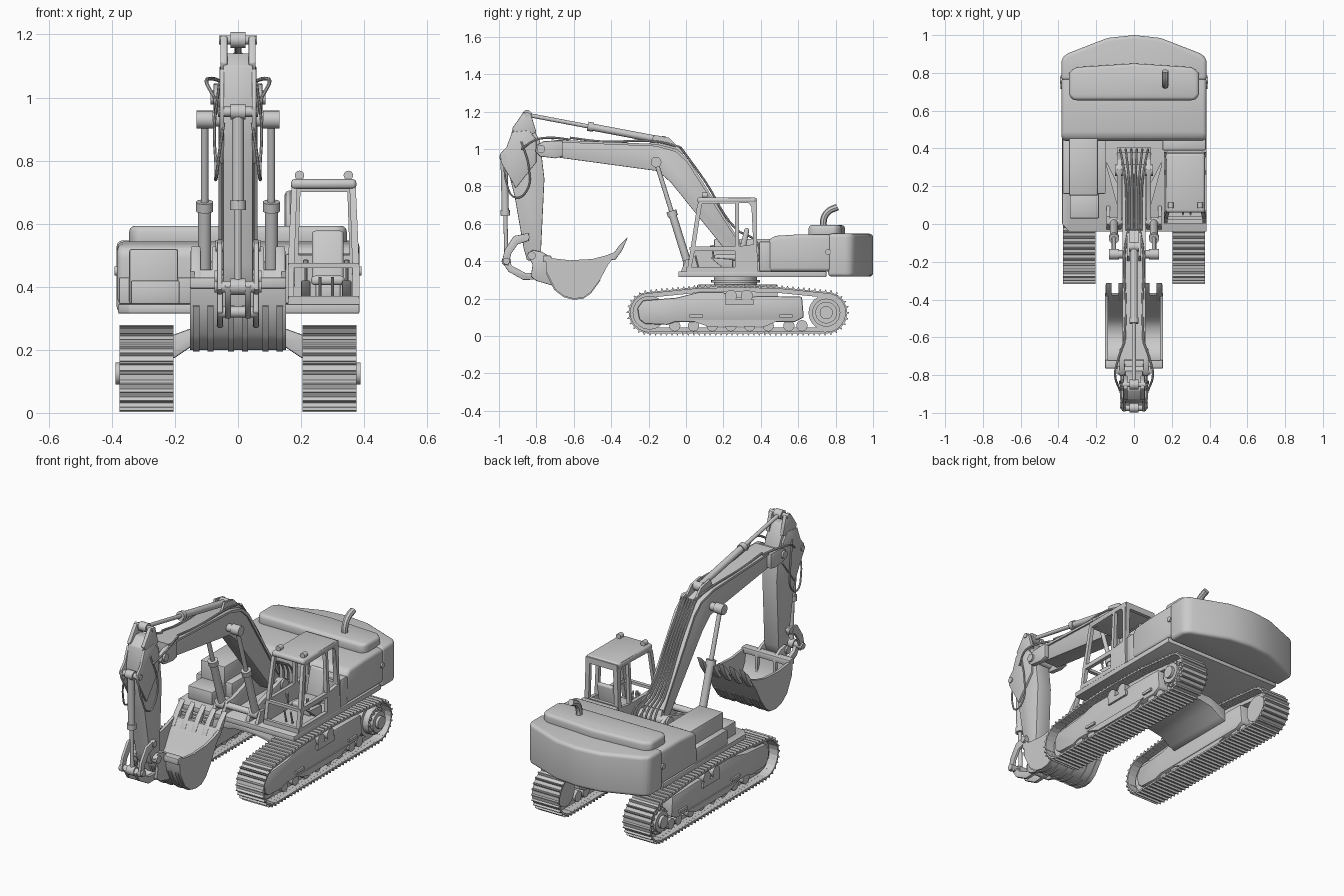
import bpy, bmesh, math
from mathutils import Vector, Matrix

AX = {'x': lambda a, b, h: (h, a, b), 'y': lambda a, b, h: (a, h, b), 'z': lambda a, b, h: (a, b, h)}

def finish(name, bm, mirror=False, angle=35):
    if mirror:
        d = bmesh.ops.duplicate(bm, geom=bm.verts[:] + bm.edges[:] + bm.faces[:])['geom']
        for v in d:
            if isinstance(v, bmesh.types.BMVert):
                v.co.x *= -1
    bmesh.ops.recalc_face_normals(bm, faces=bm.faces[:])
    me = bpy.data.meshes.new(name)
    bm.to_mesh(me)
    bm.free()
    me.shade_smooth()
    me.set_sharp_from_angle(angle=math.radians(angle))
    o = bpy.data.objects.new(name, me)
    bpy.context.collection.objects.link(o)
    return o

def prof(name, loops, lo, hi, axis='x', bevel=0, segs=2, mirror=False, holes=False):
    """Extrude one or more outlines along an axis; with holes, later loops cut the first."""
    if not isinstance(loops[0][0], (tuple, list)):
        loops = [loops]
    bm = bmesh.new()
    for lp in loops:
        vs = [bm.verts.new(AX[axis](a, b, lo)) for a, b in lp]
        if holes:
            for i, v in enumerate(vs):
                bm.edges.new((v, vs[i - 1]))
        else:
            bm.faces.new(vs)
    if holes:
        bmesh.ops.triangle_fill(bm, edges=bm.edges[:], use_beauty=True, use_dissolve=False)
    ext = bmesh.ops.extrude_face_region(bm, geom=bm.faces[:])['geom']
    off = Vector(AX[axis](0, 0, hi - lo))
    bmesh.ops.translate(bm, vec=off, verts=[g for g in ext if isinstance(g, bmesh.types.BMVert)])
    bmesh.ops.recalc_face_normals(bm, faces=bm.faces[:])
    bm.normal_update()
    if bevel:
        es = [e for e in bm.edges if e.calc_face_angle(0) > 0.5]
        bmesh.ops.bevel(bm, geom=es, offset=bevel, segments=segs, profile=0.5, affect='EDGES', clamp_overlap=True)
    return finish(name, bm, mirror)

def box(name, x0, x1, y0, y1, z0, z1, **k):
    return prof(name, [(x0, y0), (x1, y0), (x1, y1), (x0, y1)], z0, z1, 'z', **k)

def cyls(name, parts, mirror=False, segs=20):
    """Several cylinders (start, end, radius) as one object."""
    bm = bmesh.new()
    for p, q, r in parts:
        p, q = Vector(p), Vector(q)
        d = q - p
        m = Matrix.Translation((p + q) / 2) @ d.to_track_quat('Z', 'Y').to_matrix().to_4x4()
        bmesh.ops.create_cone(bm, cap_ends=True, segments=segs, radius1=r, radius2=r, depth=d.length, matrix=m)
    return finish(name, bm, mirror)

def tube(name, pts, r, mirror=False):
    cu = bpy.data.curves.new(name, 'CURVE')
    cu.dimensions, cu.bevel_depth, cu.bevel_resolution, cu.use_fill_caps = '3D', r, 2, True
    sp = cu.splines.new('BEZIER')
    sp.bezier_points.add(len(pts) - 1)
    sp.resolution_u = 6
    for b, p in zip(sp.bezier_points, pts):
        b.co, b.handle_left_type, b.handle_right_type = p, 'AUTO', 'AUTO'
    tmp = bpy.data.objects.new(name, cu)
    bpy.context.collection.objects.link(tmp)
    bm = bmesh.new()
    bm.from_mesh(bpy.data.meshes.new_from_object(tmp.evaluated_get(bpy.context.evaluated_depsgraph_get())))
    bpy.data.objects.remove(tmp)
    return finish(name, bm, mirror)

def ram(name, x, a, b, t, r_rod, r_bar, mirror=False):
    """Hydraulic cylinder: rod from a, barrel from fraction t to b, eyes at both ends."""
    A, B = Vector((x, *a)), Vector((x, *b))
    M, u, w = A.lerp(B, t), (B - A).normalized(), Vector((r_bar * 1.25, 0, 0))
    cyls(name, [(A, M, r_rod), (M, B, r_bar), (M - u * .012, M + u * .018, r_bar * 1.3),
                (A - w, A + w, r_bar * 1.35), (B - w, B + w, r_bar * 1.3)], mirror)

# --- crawler tracks
def track_path(r):
    arc = lambda cy, a0: [(cy + r * math.cos(math.radians(a0 + i * 9)), .125 + r * math.sin(math.radians(a0 + i * 9))) for i in range(21)]
    return arc(-.195, 90) + arc(.75, 270) + [(.5, .15 + r), (.28, .157 + r), (.05, .15 + r)]

def resample(pts, n):
    pts = [Vector(p) for p in pts]
    segs = list(zip(pts, pts[1:] + pts[:1]))
    step = sum((b - a).length for a, b in segs) / n
    out, need = [], 0
    for a, b in segs:
        L = (b - a).length
        while need < L:
            out.append((a.lerp(b, need / L), (b - a).normalized()))
            need += step
        need -= L
    return out

shoe = [(-.014, -.006), (.0145, -.006), (.0145, .003), (-.003, .003), (-.006, .014), (-.011, .014), (-.014, .003)]
pads = [[(c.x + t.x * a + t.y * b, c.y + t.y * a - t.x * b) for a, b in shoe] for c, t in resample(track_path(.108), 88)]
prof('track_shoes', pads, .205, .376, mirror=True)
prof('track_chain', [track_path(.103), track_path(.08)], .262, .318, mirror=True, holes=True)
prof('track_frame', [(-.25, .09), (-.26, .15), (-.23, .19), (-.05, .205), (.07, .235), (.2, .235), (.23, .21), (.36, .21),
     (.39, .215), (.62, .21), (.63, .10), (.58, .075), (-.06, .075), (-.1, .06), (-.22, .065)], .235, .35, bevel=.008, mirror=True)
prof('frame_guard', [(.02, .085), (.12, .05), (.42, .05), (.5, .085)], .24, .356, mirror=True)
cyls('track_rollers', [((.25, y, .055), (.34, y, .055), .03) for y in (-.06, .04, .14, .24, .34, .44, .55, .62)], True)
cyls('carrier_rollers', [((.23, y, .215), (.362, y, .215), .032) for y in (.24, .325)], True)
box('roller_bracket', .3, .362, .21, .36, .165, .195, mirror=True)
cyls('idler', [((.25, -.195, .125), (.33, -.195, .125), .09)], True, 32)
cyls('sprocket', [((.26, .75, .125), (.32, .75, .125), .095), ((.235, .75, .125), (.355, .75, .125), .075),
                  ((.35, .75, .125), (.372, .75, .125), .058), ((.37, .75, .125), (.388, .75, .125), .035)]
     + [((.35, .75 + .065 * math.cos(i * .5236), .125 + .065 * math.sin(i * .5236)),
         (.362, .75 + .065 * math.cos(i * .5236), .125 + .065 * math.sin(i * .5236)), .008) for i in range(12)], True, 24)
box('frame_step', .348, .36, .02, .09, .1, .115, mirror=True)
box('frame_step_rear', .348, .36, .5, .57, .1, .115, mirror=True)

# --- centre frame and slewing ring
half = [(.24, .16), (.2, .175), (.14, .215), (.06, .23)]
prof('centre_frame', half + [(-x, z) for x, z in reversed(half)] + [(-.24, .235), (-.13, .275), (.13, .275), (.24, .235)],
     .06, .49, 'y', bevel=.006)
cyls('slewing_ring', [((0, .265, .26), (0, .265, .325), .115), ((0, .265, .285), (0, .265, .3), .13)], segs=40)

# --- deck, hood and counterweight
prof('deck', [(-.38, 0), (-.345, -.04), (.385, -.04), (.385, .75), (-.38, .75)], .315, .345, 'z', bevel=.004)
prof('hood', [(.44, .345), (.44, .51), (.47, .535), (.6, .543), (.78, .543), (.78, .345)], -.383, .383, bevel=.022, segs=3)
box('hood_side_wall', .15, .38, .39, .46, .345, .505, bevel=.008)
rear = [(.385, .76), (.385, .87), (.36, .9), (.14, .985)]
prof('counterweight', rear + [(0, 1)] + [(-x, y) for x, y in reversed(rear)], .318, .547, 'z', bevel=.03, segs=4)
top = [(.32, .655), (.345, .68), (.345, .8), (.31, .83)]
prof('hood_cover', top + [(0, .85)] + [(-x, y) for x, y in reversed(top)], .52, .593, 'z', bevel=.02, segs=3)
tube('exhaust', [(.165, .735, .57), (.165, .738, .63), (.165, .76, .665), (.165, .81, .69)], .018)
cyls('lifting_nubs', [((.37, .76, .45), (.392, .76, .45), .015)], True)
box('tank_base', -.378, -.15, .16, .46, .345, .43, bevel=.006)
box('fuel_tank', -.345, -.19, .15, .46, .345, .52, bevel=.008)
box('tool_box', -.34, -.185, .03, .16, .345, .42, bevel=.006)

# --- cab
outline = [(.005, .345), (.025, .47), (.06, .70), (.08, .735), (.345, .738), (.37, .71), (.385, .345)]
w1 = [(.05, .48), (.085, .705), (.262, .71), (.262, .48)]
w2 = [(.283, .48), (.283, .71), (.335, .71), (.35, .69), (.36, .49)]
w3 = [(.03, .37), (.047, .455), (.262, .455), (.262, .37)]
cab = [prof('cab_door_side', [outline, w1, w2, w3], .363, .385, holes=True),
       prof('cab_inner_side', [outline, w1, w2], .158, .178, holes=True),
       prof('cab_back', [[(.16, .345), (.384, .345), (.384, .735), (.16, .735)],
                         [(.19, .5), (.355, .5), (.355, .7), (.19, .7)]], .36, .38, 'y', holes=True),
       box('cab_roof', .155, .388, .06, .375, .71, .742, bevel=.014, segs=3),
       box('cab_front_bar', .16, .384, .02, .04, .46, .476),
       box('cab_front_sill', .16, .384, .003, .022, .345, .37)]
for o in cab:
    for v in o.data.vertices:
        v.co.x = .272 + (v.co.x - .272) * (1 - max(0, v.co.z - .46) * .4)
box('cab_floor', .16, .384, .005, .38, .34, .358)
cyls('roof_lights', [((x, .085, .753), (x, .115, .753), .015) for x in (.195, .35)])
box('seat_base', .245, .325, .19, .29, .355, .41, bevel=.006)
box('seat_cushion', .232, .338, .15, .31, .405, .435, bevel=.012, segs=3)
prof('seat_back', [(.275, .42), (.31, .42), (.34, .575), (.315, .58)], .235, .335, bevel=.011, segs=3)
for x in (.215, .345):
    prof('console', [(.13, .42), (.25, .41), (.25, .36), (.2, .36)], x - .015, x + .015, bevel=.004)
    cyls('joystick', [((x, .15, .41), (x, .14, .47), .005), ((x, .14, .462), (x, .138, .485), .009)], segs=10)
cyls('pedals', [((x, .07, .35), (x, .05, .43), .005) for x in (.26, .3)], segs=8)

# --- boom and its mounting
prof('boom_mount', [(-.03, .34), (.38, .34), (.34, .45), (.29, .48), (.22, .46), (.06, .41), (-.0, .41)], .066, .09, bevel=.004, mirror=True)
prof('mount_outer_lug', [(-.03, .34), (.1, .34), (.04, .41), (-.0, .41)], .128, .145, mirror=True)
prof('mount_brace', [(.09, .1), (.145, .3), (.145, .33), (.09, .22)], .345, .4, 'z', mirror=True)
boom = [(-.72, 1.045), (-.16, 1.022), (-.05, .995), (.01, .94), (.29, .5), (.32, .43), (.27, .4), (.21, .46),
        (-.08, .82), (-.15, .882), (-.71, .958)]
prof('boom', boom, -.052, .052, bevel=.004)
prof('boom_top_plate', [(-.72, 1.05), (-.16, 1.027), (-.05, 1.0), (.014, .944), (.29, .505), (.285, .49), (.005, .93), (-.055, .985), (-.16, 1.014), (-.72, 1.037)], -.062, .062)
prof('boom_fork', [(-.66, 1.045), (-.76, 1.042), (-.8, 1.02), (-.805, .985), (-.78, .96), (-.7, .95), (-.66, .96)], .05, .078, bevel=.005, mirror=True)
cyls('boom_pins', [((-.1, .285, .445), (.1, .285, .445), .03), ((-.13, -.16, .93), (.13, -.16, .93), .022),
                   ((-.088, -.775, 1.0), (.088, -.775, 1.0), .022), ((-.145, .01, .385), (.145, .01, .385), .018)])
ram('boom_cylinder', .106, (-.16, .93), (.01, .385), .5, .012, .021, True)
prof('arm_cylinder_lug', [(-.2, 1.02), (-.17, 1.075), (-.09, 1.06), (.0, .97)], .024, .036, mirror=True)
ram('arm_cylinder', 0, (-.85, 1.183), (-.12, 1.045), .46, .011, .019)

# --- arm
prof('arm', [(-.88, 1.14), (-.83, 1.14), (-.78, 1.04), (-.757, .84), (-.775, .46), (-.8, .405), (-.85, .405),
             (-.868, .47), (-.915, .74), (-.945, .86), (-.95, 1.0), (-.93, 1.1)], -.047, .047, bevel=.005)
prof('arm_top_ear', [(-.87, 1.195), (-.83, 1.19), (-.8, 1.09), (-.9, 1.05), (-.93, 1.11)], .034, .056, bevel=.004, mirror=True)
prof('arm_cheek', [(-.93, 1.09), (-.84, 1.1), (-.8, 1.05), (-.8, .93), (-.91, .79), (-.955, .87), (-.99, .93), (-.993, .975),
                   (-.96, 1.01)], .044, .058, bevel=.003, mirror=True)
cyls('arm_pins', [((-.06, -.85, 1.183), (.06, -.85, 1.183), .014), ((-.064, -.973, .955), (.064, -.973, .955), .016),
                  ((-.075, -.825, .43), (.075, -.825, .43), .022), ((-.075, -.96, .4), (.075, -.96, .4), .018),
                  ((-.072, -.855, .53), (.072, -.855, .53), .018), ((-.06, -.805, .32), (.06, -.805, .32), .018)])
ram('bucket_cylinder', 0, (-.96, .4), (-.973, .955), .46, .011, .019)
prof('guide_link', [(-.84, .55), (-.92, .535), (-.97, .46), (-.985, .39), (-.95, .375), (-.935, .44), (-.9, .49), (-.84, .51)], .05, .066, bevel=.003, mirror=True)
prof('push_link', [(-.985, .4), (-.95, .345), (-.87, .3), (-.79, .302), (-.79, .338), (-.86, .338), (-.93, .375), (-.955, .42)], .022, .042, bevel=.003, mirror=True)

# --- bucket
shell = [(-.75, .42), (-.745, .34), (-.7, .25), (-.65, .212), (-.6, .2), (-.55, .205), (-.51, .232), (-.46, .3), (-.42, .375), (-.365, .455)]
C = Vector((-.56, .43))
scaled = lambda pts, s: [tuple(C + (Vector(p) - C) * s) for p in pts]
prof('bucket_shell', shell + scaled(shell, .94)[::-1], -.15, .15)
prof('bucket_side', shell + [(-.43, .43), (-.5, .412), (-.62, .405)], .138, .153, mirror=True)
prof('bucket_rim', [(-.765, .395), (-.765, .43), (-.72, .43), (-.72, .395)], -.153, .153, bevel=.005)
for x in (.02, .085, .13):
    prof('bucket_wear_strip', scaled(shell[1:8], 1.025) + scaled(shell[1:8], .98)[::-1], x - .008, x + .012, mirror=True)
prof('bucket_ear', [(-.85, .44), (-.82, .46), (-.77, .45), (-.72, .42), (-.715, .27), (-.8, .295), (-.83, .32), (-.82, .38)], .048, .066, bevel=.004, mirror=True)
for i in range(5):
    x = -.134 + i * .067
    prof('bucket_tooth', [(-.41, .41), (-.38, .405), (-.34, .46), (-.31, .53), (-.36, .48)], x - .016, x + .016, bevel=.004)

# --- hoses
for i in range(6):
    x = -.05 + i * .02
    tube('foot_hose', [(x * 1.5, .39, .36), (x * 1.4, .38, .5), (x, .27, .57), (x * .8, .1, .83), (x * .8, -.03, 1.01)], .006)
box('hose_manifold', -.09, .09, .375, .405, .345, .4, bevel=.004)
tube('boom_hose', [(.03, -.03, 1.01), (.05, -.16, 1.04), (.045, -.45, 1.04), (.05, -.62, 1.06)], .006, True)
tube('elbow_hose', [(.05, -.62, 1.05), (.085, -.72, 1.06), (.1, -.8, 1.05), (.075, -.88, 1.0)], .006, True)
tube('arm_hose', [(.06, -.88, 1.04), (.075, -.84, .9), (.07, -.85, .78), (.07, -.91, .74), (.06, -.96, .82), (.045, -.972, .92)], .005, True)
